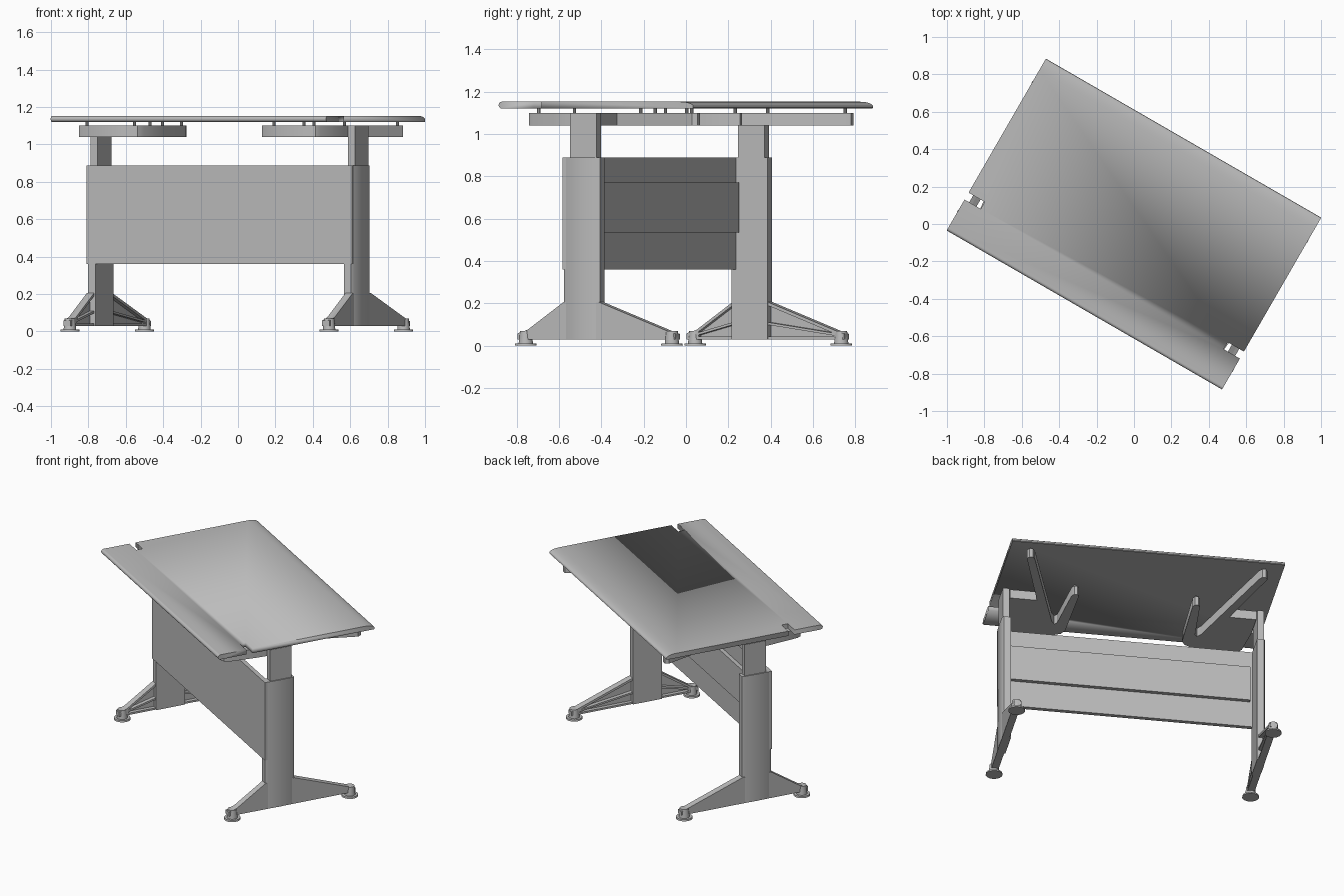
import bpy, bmesh, math
from mathutils import Vector

if "Cube" in bpy.data.objects:
    bpy.data.objects.remove(bpy.data.objects["Cube"], do_unlink=True)

TURN = math.radians(-30)   # the desk stands turned on its base


def material(name, rgb):
    m = bpy.data.materials.new(name)
    m.use_nodes = True
    m.diffuse_color = (*rgb, 1)
    m.node_tree.nodes["Principled BSDF"].inputs["Base Color"].default_value = (*rgb, 1)
    return m


GREY = material("light grey", (0.5, 0.5, 0.5))


def finish(name, bm, smooth=True):
    bmesh.ops.recalc_face_normals(bm, faces=bm.faces)
    mesh = bpy.data.meshes.new(name)
    bm.to_mesh(mesh)
    bm.free()
    mesh.materials.append(GREY)
    ob = bpy.data.objects.new(name, mesh)
    ob.rotation_euler.z = TURN
    bpy.context.collection.objects.link(ob)
    bpy.ops.object.select_all(action="DESELECT")
    ob.select_set(True)
    bpy.context.view_layer.objects.active = ob
    if smooth:
        bpy.ops.object.shade_smooth_by_angle(angle=math.radians(30))
    return ob


def add_prism(bm, pts, lo, hi, axis, side=1):
    """Extrude a 2D outline along x or z; side mirrors in x."""
    def place(p, t):
        x, y, z = (t, p[0], p[1]) if axis == "x" else (p[0], p[1], t)
        return Vector((side * x, y, z))
    rings = [[bm.verts.new(place(p, t)) for p in pts] for t in (lo, hi)]
    for r in rings:
        bm.faces.new(r)
    n = len(pts)
    for i in range(n):
        j = (i + 1) % n
        bm.faces.new((rings[0][i], rings[0][j], rings[1][j], rings[1][i]))


def box_outline(a, b, c, d):
    return [(a, c), (b, c), (b, d), (a, d)]


def prism(name, pts, lo, hi, axis, side=1):
    bm = bmesh.new()
    add_prism(bm, pts, lo, hi, axis, side)
    return finish(name, bm)


def add_cylinder(bm, x, y, z0, z1, r0, r1, sides=20):
    res = bmesh.ops.create_cone(bm, cap_ends=True, segments=sides, radius1=r0,
                                radius2=r1, depth=z1 - z0)
    bmesh.ops.translate(bm, verts=res["verts"], vec=(x, y, (z0 + z1) / 2))


# Tabletop: tight round at the front edge, long soft round at the back
Z0, Z1 = 1.12, 1.152
arc = [math.radians(a) for a in range(0, 91, 15)]
mid = (Z0 + Z1) / 2
front = [(-0.515 - 0.016 * math.sin(math.radians(a)), mid - 0.016 * math.cos(math.radians(a)))
         for a in range(0, 181, 20)]
back = [(0.46 + 0.07 * math.sin(a), Z1 - 0.022 * (1 - math.cos(a))) for a in arc]
top = prism("tabletop", front + back + [(0.53, 1.124), (0.525, Z0)], -0.85, 0.85, "x")

# Cable notches cut in both ends
for s in (-1, 1):
    cutter = prism("notch_cutter", box_outline(0.75, 0.9, -0.34, -0.297), 1.0, 1.3, "z", s)
    cutter.hide_render = True
    bpy.context.view_layer.objects.active = top
    mod = top.modifiers.new("notch", "BOOLEAN")
    mod.operation = "DIFFERENCE"
    mod.solver = "EXACT"
    mod.object = cutter
    bpy.ops.object.modifier_apply(modifier=mod.name)
    bpy.data.objects.remove(cutter, do_unlink=True)

# Modesty panel and the cable box on its back
prism("modesty_panel", box_outline(-0.2, -0.172, 0.36, 0.888), -0.82, 0.82, "x")
prism("cable_box", box_outline(-0.172, -0.146, 0.535, 0.77), -0.752, 0.752, "x")

# Outlines shared by both ends of the desk
column = [(0.768, -0.196), (0.812, -0.196), (0.821, -0.18), (0.823, -0.1),
          (0.821, -0.016), (0.812, 0), (0.768, 0)]
foot = [(-0.445, 0.03), (-0.445, 0.058), (-0.39, 0.075), (-0.195, 0.205),
        (0, 0.205), (0.37, 0.07), (0.415, 0.055), (0.415, 0.03)]
bracket = [(0.355, 0.06), (0.367, 0.083), (0.387, 0.083), (0.4, 0.06),
           (0.43, -0.28), (0.445, -0.3), (0.465, -0.27),
           (0.7, 0.465), (0.715, 0.488), (0.738, 0.488), (0.75, 0.465),
           (0.6, -0.03), (0.768, -0.03), (0.768, -0.2), (0.745, -0.41),
           (0.73, -0.435), (0.7, -0.447), (0.5, -0.447), (0.43, -0.435), (0.385, -0.41), (0.365, -0.37)]
pins = [(0.378, 0.05), (0.725, 0.45), (0.43, -0.36), (0.7, -0.4), (0.6, 0.1)]


def slab(a, b, t):
    """Sloped strip outline of thickness t below the line a-b."""
    return [a, b, (b[0], b[1] - t), (a[0], a[1] - t)]


for s, label in ((-1, "right"), (1, "left")):
    # Telescopic leg
    prism(label + "_outer_column", column, 0.03, 0.888, "z", s)
    prism(label + "_inner_column", box_outline(0.772, 0.815, -0.163, -0.018), 0.85, 1.1, "z", s)

    # Foot: outer wall with flanges and a rib on the hollow inner side
    bm = bmesh.new()
    add_prism(bm, foot, 0.802, 0.821, "x", s)
    for a, b, t in (((-0.195, 0.205), (-0.39, 0.075), 0.016), ((0, 0.205), (0.37, 0.07), 0.016),
                    ((-0.195, 0.042), (-0.39, 0.042), 0.012), ((0, 0.042), (0.37, 0.042), 0.012),
                    ((-0.195, 0.11), (-0.39, 0.06), 0.012), ((0, 0.11), (0.37, 0.058), 0.012)):
        add_prism(bm, slab(a, b, t), 0.776, 0.803, "x", s)
    add_prism(bm, [(-0.445, 0.03), (-0.445, 0.058), (-0.38, 0.078), (-0.38, 0.03)], 0.776, 0.803, "x", s)
    add_prism(bm, [(0.415, 0.03), (0.415, 0.055), (0.36, 0.073), (0.36, 0.03)], 0.776, 0.803, "x", s)
    finish(label + "_foot", bm)

    # Levelling glides
    for y, end in ((-0.412, "front"), (0.385, "back")):
        bm = bmesh.new()
        add_cylinder(bm, s * 0.8, y, 0, 0.011, 0.052, 0.05)
        add_cylinder(bm, s * 0.8, y, 0.01, 0.068, 0.034, 0.028)
        finish(f"{label}_{end}_glide", bm)

    # Forked bracket with spacer pins under the top
    prism(label + "_bracket", bracket, 1.04, 1.1, "z", s)
    bm = bmesh.new()
    for x, y in pins:
        add_cylinder(bm, s * x, y, 1.095, 1.125, 0.008, 0.008, 10)
    finish(label + "_spacer_pins", bm)
